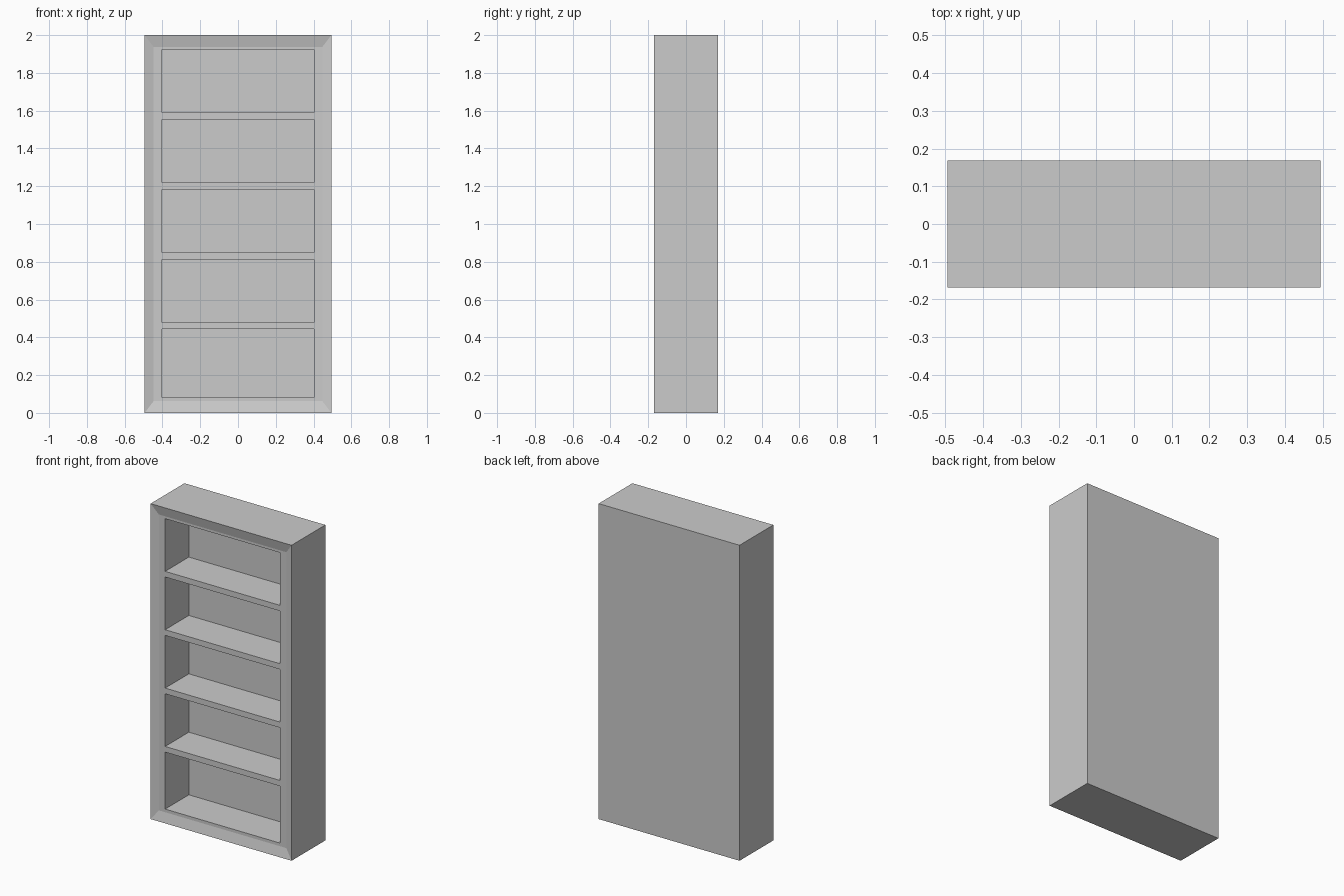
import bpy, bmesh
from mathutils import Vector

cube = bpy.data.objects.get("Cube")
if cube:
    bpy.data.objects.remove(cube, do_unlink=True)

# Overall sizes
HALF_W, HALF_D, HEIGHT = 0.494, 0.169, 2.0
RIM_X, RIM_Z, RIM_DEPTH = 0.047, 0.062, 0.015
OPEN_X, OPEN_TOP, OPEN_BOTTOM = 0.403, 1.923, 0.082
CELL, PITCH, SHELVES = 0.334, 0.37, 5
FACE_Y = -HALF_D + RIM_DEPTH
BACK_Y = FACE_Y + 0.237

grey = bpy.data.materials.new("plain grey")
grey.use_nodes = True
colour = (0.6, 0.6, 0.6, 1)
grey.diffuse_color = colour
grey.node_tree.nodes["Principled BSDF"].inputs["Base Color"].default_value = colour


def ring(bm, half_x, bottom, top, y):
    """Rectangle of vertices facing the front."""
    return [bm.verts.new((x, y, z)) for x, z in
            ((-half_x, bottom), (half_x, bottom), (half_x, top), (-half_x, top))]


def bridge(bm, a, b):
    """Four quads joining two rectangles."""
    for i in range(4):
        j = (i + 1) % 4
        bm.faces.new((a[i], a[j], b[j], b[i]))


# Cabinet: back, sides, sloped rim, then front frame with recessed cells
bm = bmesh.new()
back = ring(bm, HALF_W, 0, HEIGHT, HALF_D)
front = ring(bm, HALF_W, 0, HEIGHT, -HALF_D)
rim = ring(bm, HALF_W - RIM_X, RIM_Z, HEIGHT - RIM_Z, FACE_Y)
bm.faces.new(back[::-1])
bridge(bm, back, front)
bridge(bm, front, rim)

# Openings from top to bottom; the lowest one reaches the plinth
cells = []
for i in range(SHELVES):
    top = OPEN_TOP - i * PITCH
    bottom = OPEN_BOTTOM if i == SHELVES - 1 else top - CELL
    mouth = ring(bm, OPEN_X, bottom, top, FACE_Y)
    inner = ring(bm, OPEN_X, bottom, top, BACK_Y)
    bridge(bm, mouth, inner)
    bm.faces.new(inner)
    cells.append(mouth)

# Shelf fronts between the openings
for upper, lower in zip(cells, cells[1:]):
    bm.faces.new((lower[3], lower[2], upper[1], upper[0]))

# Rails and stiles around the openings
first, last = cells[0], cells[-1]
bm.faces.new((first[3], first[2], rim[2], rim[3]))
bm.faces.new((rim[0], rim[1], last[1], last[0]))
left_edge = [v for c in reversed(cells) for v in (c[0], c[3])]
right_edge = [v for c in cells for v in (c[2], c[1])]
bm.faces.new([rim[0]] + left_edge + [rim[3]])
bm.faces.new([rim[2]] + right_edge + [rim[1]])
bmesh.ops.recalc_face_normals(bm, faces=bm.faces)

mesh = bpy.data.meshes.new("bookcase")
bm.to_mesh(mesh)
bm.free()
mesh.materials.append(grey)
bookcase = bpy.data.objects.new("bookcase", mesh)
bpy.context.collection.objects.link(bookcase)
